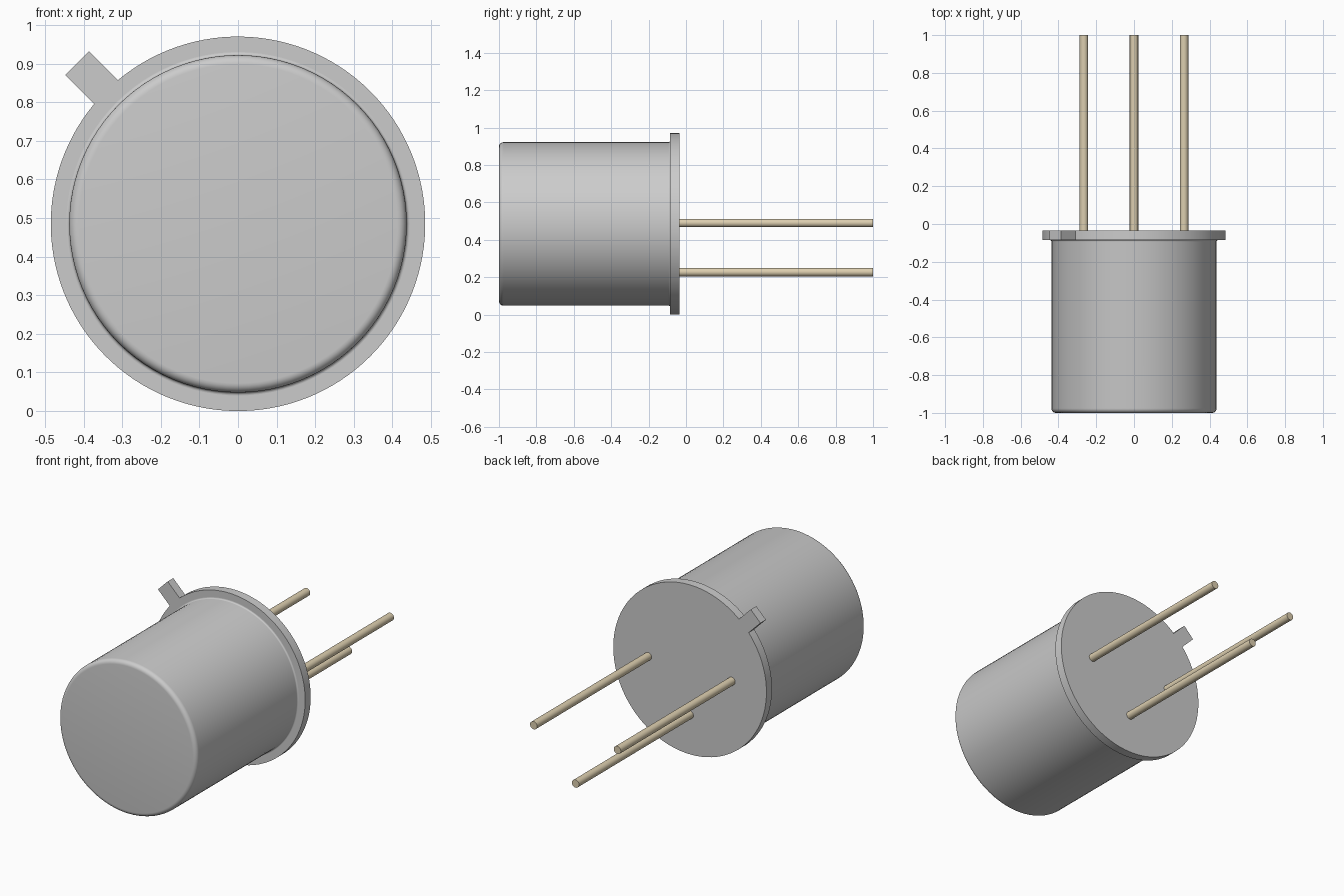
import bpy, bmesh, math

if "Cube" in bpy.data.objects:
    bpy.data.objects.remove(bpy.data.objects["Cube"])

CZ = 0.485                      # height of the long axis
Y_FLANGE, Y_BACK = -0.085, -0.035


def finish(name, bm, mat=None):
    bmesh.ops.recalc_face_normals(bm, faces=bm.faces)
    me = bpy.data.meshes.new(name)
    bm.to_mesh(me)
    bm.free()
    ob = bpy.data.objects.new(name, me)
    bpy.context.collection.objects.link(ob)
    if mat:
        me.materials.append(mat)
    bpy.ops.object.select_all(action='DESELECT')
    ob.select_set(True)
    bpy.context.view_layer.objects.active = ob
    bpy.ops.object.shade_smooth_by_angle(angle=math.radians(30))
    return ob


def lathe(name, profile, x=0, z=CZ, sides=96, mat=None):
    """Turn (radius, y) points about a y-parallel axis, capping both ends."""
    bm = bmesh.new()
    rings = []
    for r, y in profile:
        rings.append([bm.verts.new((x + r * math.cos(2 * math.pi * i / sides), y,
                                    z + r * math.sin(2 * math.pi * i / sides)))
                      for i in range(sides)])
    for a, b in zip(rings, rings[1:]):
        for i in range(sides):
            j = (i + 1) % sides
            bm.faces.new((a[i], a[j], b[j], b[i]))
    bm.faces.new(rings[0])
    bm.faces.new(rings[-1])
    return finish(name, bm, mat)


# Can with rounded front rim and a tiny fillet where it meets the flange
R, F, f = 0.437, 0.024, 0.008
steps = [math.pi / 2 * i / 6 for i in range(7)]
profile = [(R - F + F * math.sin(t), -1 + F - F * math.cos(t)) for t in steps]
profile += [(R + f - f * math.cos(t), Y_FLANGE - f + f * math.sin(t)) for t in steps]
profile.append((R, Y_FLANGE + 0.01))
lathe("can", profile)

# Flange and locating tab as one extruded outline
RF, HALF, REACH = 0.485, 0.0435, 0.589
d = math.asin(HALF / RF)
mid = math.radians(135)
N = 120
outline = [(RF * math.cos(a), RF * math.sin(a)) for a in
           (mid + d + (2 * math.pi - 2 * d) * i / N for i in range(N + 1))]
c, s = math.cos(mid), math.sin(mid)
outline += [(REACH * c - w * s, REACH * s + w * c) for w in (-HALF, HALF)]
bm = bmesh.new()
face = bm.faces.new([bm.verts.new((x, Y_FLANGE, CZ + z)) for x, z in outline])
new = bmesh.ops.extrude_face_region(bm, geom=[face], use_keep_orig=True)
bmesh.ops.translate(bm, vec=(0, Y_BACK - Y_FLANGE, 0),
                    verts=[g for g in new["geom"] if isinstance(g, bmesh.types.BMVert)])
finish("flange", bm)

# Three wire leads
tan = bpy.data.materials.new("lead_metal")
tan.diffuse_color = (0.72, 0.62, 0.43, 1)
tan.use_nodes = True
tan.node_tree.nodes["Principled BSDF"].inputs["Base Color"].default_value = tan.diffuse_color
for name, x, z in (("lead_left", -0.265, 0.49), ("lead_middle", 0, 0.227),
                   ("lead_right", 0.265, 0.49)):
    lathe(name, [(0.0225, Y_BACK - 0.01), (0.0225, 1)], x, z, 32, tan)
